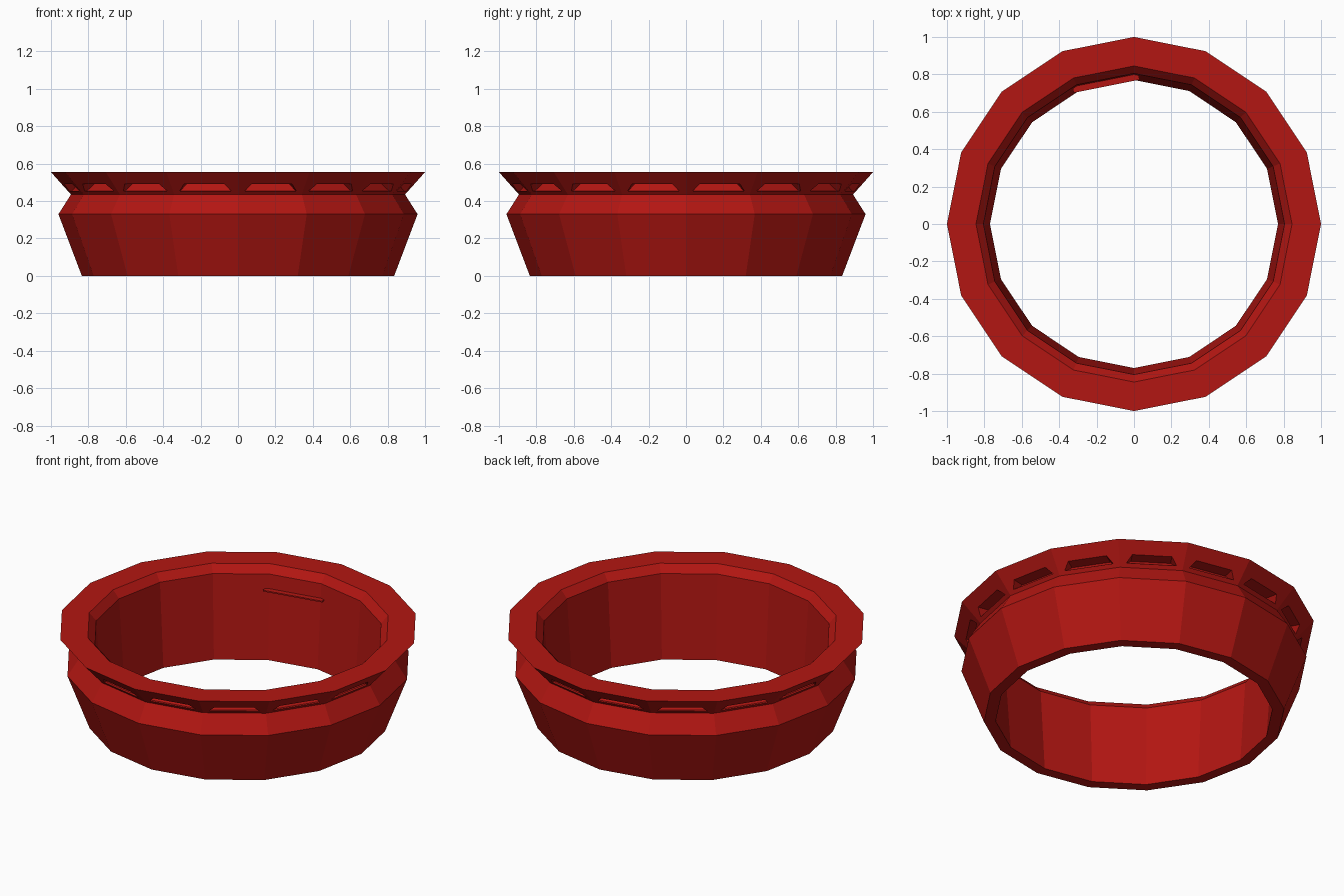
import bpy, bmesh
from math import sin, cos, tau
from mathutils import Vector, Matrix

if "Cube" in bpy.data.objects:
    bpy.data.objects.remove(bpy.data.objects["Cube"])

SIDES = 16
red = bpy.data.materials.new("red")
red.diffuse_color = (0.45, 0.008, 0.006, 1)
red.use_nodes = True
red.node_tree.nodes["Principled BSDF"].inputs["Base Color"].default_value = red.diffuse_color


def ring_point(r, z, i):
    a = tau * i / SIDES
    return Vector((r * cos(a), r * sin(a), z))


def finish(name, bm):
    bmesh.ops.remove_doubles(bm, verts=bm.verts, dist=1e-5)
    bmesh.ops.recalc_face_normals(bm, faces=bm.faces)
    mesh = bpy.data.meshes.new(name)
    bm.to_mesh(mesh)
    bm.free()
    mesh.materials.append(red)
    ob = bpy.data.objects.new(name, mesh)
    bpy.context.collection.objects.link(ob)


# Closed ring cross-section (radius, height); segment LIP is the flared lip
profile = [(0.77, 0), (0.835, 0), (0.96, 0.33), (0.893, 0.435),
           (1.0, 0.555), (0.845, 0.555), (0.805, 0.51)]
LIP = 3

bm = bmesh.new()


def face(*pts):
    bm.faces.new([bm.verts.new(p) for p in pts])


for i in range(SIDES):
    for k, lo in enumerate(profile):
        hi = profile[(k + 1) % len(profile)]
        a, b = ring_point(*lo, i), ring_point(*lo, i + 1)
        d, c = ring_point(*hi, i), ring_point(*hi, i + 1)
        if k != LIP:
            face(a, b, c, d)
            continue

        # Trapezoid vent recessed into the lip underside
        def on_lip(u, v):
            return a.lerp(b, 0.5 + u / 2).lerp(d.lerp(c, 0.5 + u / 2), v)

        outward = ring_point(1, 0, i + 0.5)
        corners = [a, b, c, d]
        hole = [on_lip(-0.79, 0.16), on_lip(0.79, 0.16),
                on_lip(0.60, 0.47), on_lip(-0.60, 0.47)]
        back = [p - outward * depth
                for p, depth in zip(hole, (0.015, 0.015, 0.075, 0.075))]
        for j in range(4):
            n = (j + 1) % 4
            face(corners[j], corners[n], hole[n], hole[j])
            face(hole[j], hole[n], back[n], back[j])
        face(*back)
finish("ring_body", bm)

# Thin ledge showing through the inner wall at the back
bm = bmesh.new()
bmesh.ops.create_cube(bm, size=1, matrix=(
    Matrix.Rotation(tau * 4.5 / SIDES, 4, 'Z')
    @ Matrix.Translation((0.7685, 0, 0.42))
    @ Matrix.Diagonal((0.035, 0.36, 0.008, 1))))
finish("inner_ledge", bm)
